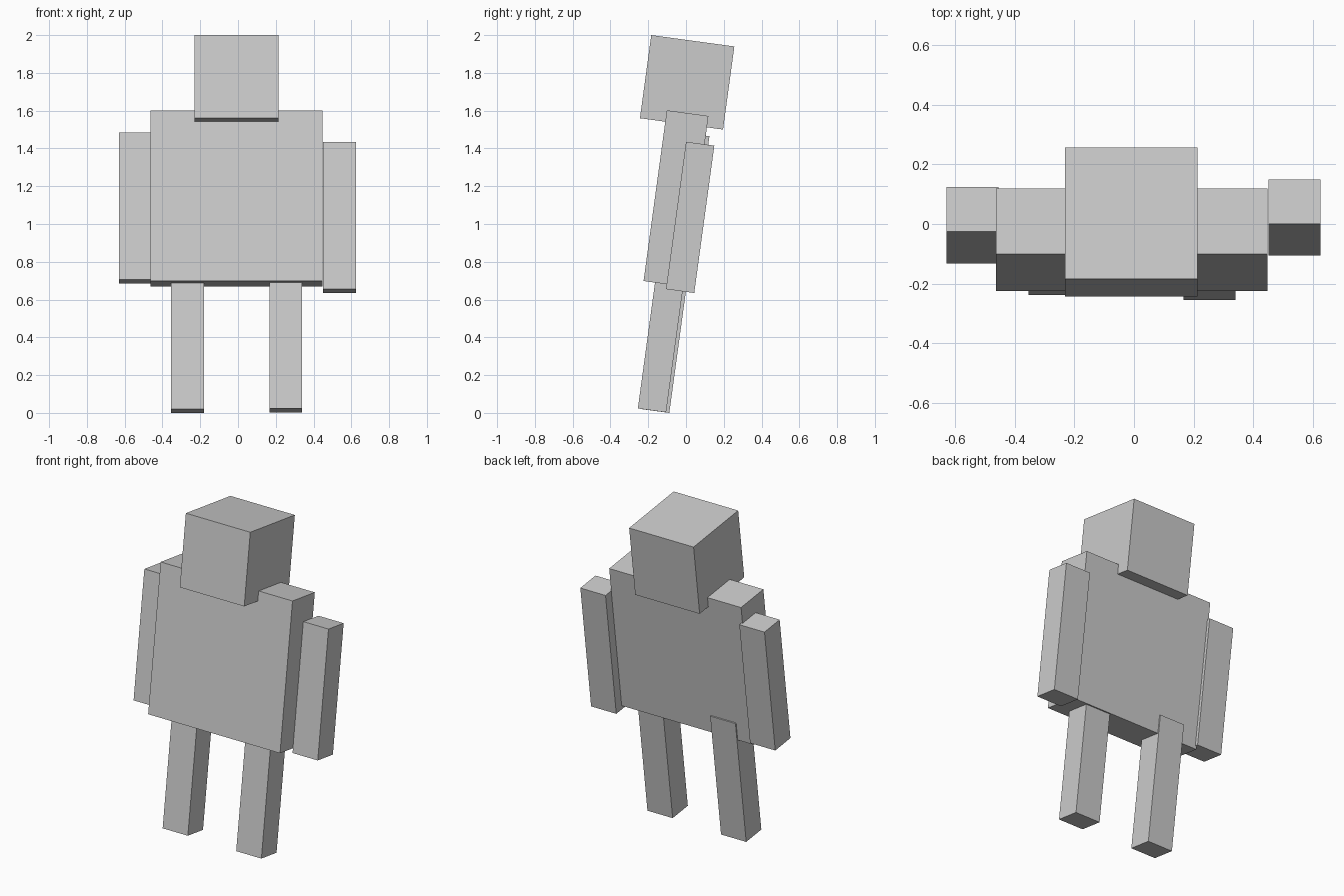
import bpy
from math import atan2

if "Cube" in bpy.data.objects:
    bpy.data.objects.remove(bpy.data.objects["Cube"])

LEAN = -atan2(0.06, 0.44)   # the whole figure leans back by the same angle


def block(name, centre, size):
    bpy.ops.mesh.primitive_cube_add(size=1, location=centre, rotation=(LEAN, 0, 0))
    ob = bpy.context.object
    ob.name = name
    ob.scale = size
    return ob


LIMB = (0.174, 0.151, 0.787)

# Head and body
block("head", (-0.009, 0.006, 1.75), (0.445, 0.444, 0.444))
block("torso", (-0.008, -0.053, 1.135), (0.911, 0.222, 0.912))

# Arms and legs share one block size
for name, centre in (
    ("right_arm", (-0.542, -0.004, 1.085)),
    ("left_arm", (0.538, 0.022, 1.035)),
    ("right_leg", (-0.267, -0.11, 0.40)),
    ("left_leg", (0.253, -0.127, 0.403)),
):
    block(name, centre, LIMB)
